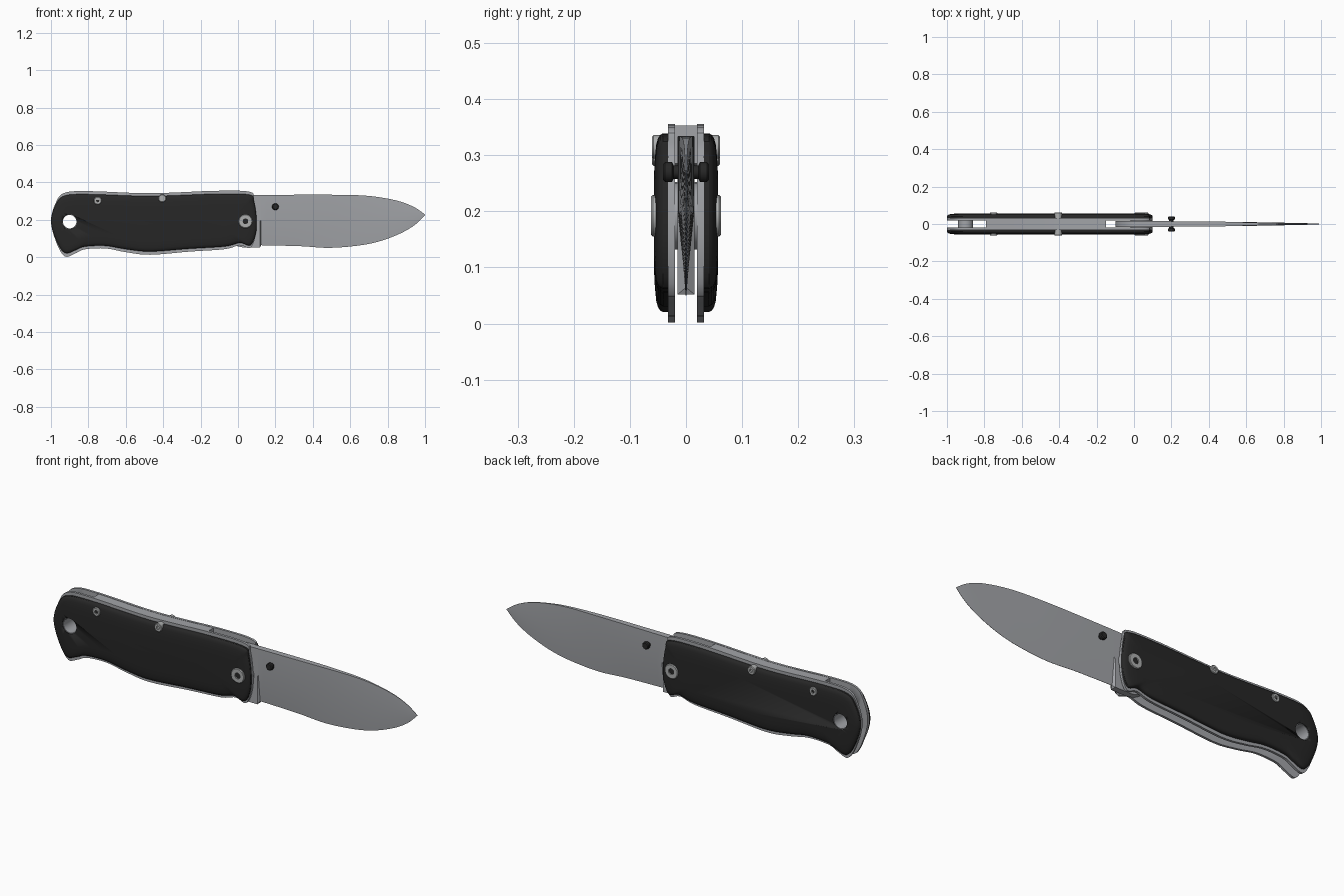
import bpy, bmesh, math
from mathutils import Vector, Matrix

if "Cube" in bpy.data.objects:
    bpy.data.objects.remove(bpy.data.objects["Cube"])


def material(name, rgb):
    m = bpy.data.materials.new(name)
    m.diffuse_color = (*rgb, 1)
    m.use_nodes = True
    m.node_tree.nodes["Principled BSDF"].inputs["Base Color"].default_value = m.diffuse_color
    return m


STEEL = material("steel grey", (0.36, 0.37, 0.39))
BLACK = material("handle black", (0.02, 0.02, 0.02))
SCREW = material("screw silver", (0.42, 0.43, 0.43))


def smooth(points, steps, closed=False):
    """Catmull-Rom curve through tuples of any size."""
    p = [Vector(q) for q in points]
    n = len(p)
    out = []
    for i in range(n if closed else n - 1):
        def get(k):
            return p[k % n] if closed else p[max(0, min(n - 1, k))]
        a, b, c, d = (get(i + k) for k in (-1, 0, 1, 2))
        for s in range(steps):
            t = s / steps
            out.append(0.5 * (2 * b + (c - a) * t + (2 * a - 5 * b + 4 * c - d) * t * t
                              + (3 * b - a - 3 * c + d) * t ** 3))
    if not closed:
        out.append(p[-1])
    return out


def loft(name, rings, mat, capped=True, loop=False):
    """Join equal-length rings of points into one smooth-by-angle object."""
    bm = bmesh.new()
    vs = [[bm.verts.new(p) for p in r] for r in rings]
    n = len(rings[0])
    pairs = list(zip(vs, vs[1:])) + ([(vs[-1], vs[0])] if loop else [])
    for a, b in pairs:
        for i in range(n):
            j = (i + 1) % n
            bm.faces.new((a[i], a[j], b[j], b[i]))
    if capped and not loop:
        bm.faces.new(vs[0])
        bm.faces.new(vs[-1])
    bmesh.ops.recalc_face_normals(bm, faces=bm.faces)
    me = bpy.data.meshes.new(name)
    bm.to_mesh(me)
    bm.free()
    me.materials.append(mat)
    ob = bpy.data.objects.new(name, me)
    bpy.context.collection.objects.link(ob)
    activate(ob)
    bpy.ops.object.shade_smooth_by_angle(angle=math.radians(30))
    return ob


def activate(ob):
    bpy.ops.object.select_all(action='DESELECT')
    ob.select_set(True)
    bpy.context.view_layer.objects.active = ob


def lathe(name, x, z, profile, mat, sides=28, loop=False):
    """Turn (radius, y) pairs around an axis along y."""
    rings = [[(x + r * math.cos(2 * math.pi * k / sides), y,
               z + r * math.sin(2 * math.pi * k / sides)) for k in range(sides)]
             for r, y in profile]
    return loft(name, rings, mat, loop=loop)


def cut(ob, cutter):
    mod = ob.modifiers.new("hole", 'BOOLEAN')
    mod.object = cutter
    mod.operation = 'DIFFERENCE'
    mod.solver = 'EXACT'
    activate(ob)
    bpy.ops.object.modifier_apply(modifier=mod.name)


# Handle outline, clockwise from the tail
outline = smooth([
    (-1, .19), (-.973, .294), (-.925, .345), (-.79, .353), (-.47, .342), (-.12, .355),
    (.062, .35), (.085, .31), (.099, .21), (.095, .12), (.066, .05), (.01, .064),
    (-.07, .043), (-.257, .03), (-.47, .013), (-.6, .027), (-.71, .047), (-.82, .042),
    (-.87, .02), (-.925, .004), (-.968, .07)], 5, closed=True)

HOLE = (-.9, .19)
cutter = lathe("hole_cutter", *HOLE, [(.039, -.1), (.039, .1)], STEEL)
cutter.hide_render = True

for s, side in ((-1, "front"), (1, "back")):
    # Steel liner
    liner = loft("liner_" + side, [[(x, s * y, z) for x, z in outline]
                                   for y in (.02, .032)], STEEL)
    # Black scale with a softly domed outer face
    rings = []
    for inset, y in ((0, .032), (0, .041), (.003, .046), (.009, .05), (.02, .053),
                     (.045, .0555), (.075, .057)):
        kx, kz = (.55 - inset) / .55, .9 * (.16 - inset) / .16
        rings.append([(-.45 + (x + .45) * kx, s * y, .179 + (z - .178) * kz)
                      for x, z in outline])
    scale = loft("scale_" + side, rings, BLACK)
    for ob in (liner, scale):
        cut(ob, cutter)
    # Pivot screw, body screws with sunk sockets
    for name, x, z, r, top in (("pivot_screw", .04, .192, .037, .062),
                               ("rear_screw", -.75, .302, .021, .061),
                               ("middle_screw", -.405, .315, .021, .061)):
        lathe(name + "_" + side, x, z,
              [(r, s * .03), (r, s * (top - .003)), (r - .003, s * top),
               (r * .4, s * top), (r * .4, s * (top - .007))], SCREW)
    # Pivot washer
    lathe("washer_" + side, .04, .192, [(.06, s * .014), (.06, s * .021)], STEEL)
    # Thumb stud
    lathe("thumb_stud_" + side, .2, .27,
          [(.012, 0), (.012, s * .022), (.018, s * .025), (.018, s * .037),
           (.014, s * .041)], BLACK)

bpy.data.objects.remove(cutter)

# Lanyard tube
lathe("lanyard_tube", *HOLE, [(.04, -.054), (.04, .054), (.036, .054), (.036, -.054)],
      STEEL, loop=True)

# Spacer along the back of the handle
top = smooth([(-.79, .352), (-.47, .341), (-.15, .353)], 8)
low = smooth([(-.15, .285), (-.47, .27), (-.79, .26)], 8)
loft("back_spacer", [[(x, y, z) for x, z in top + low] for y in (-.02, .02)], STEEL)

# Blade: stations of (x, spine z, grind line z, edge z, half thickness, edge half, spine half)
stations = []
for k in range(1, 13):  # round tang about the pivot
    a = math.pi / 2 * k / 12
    h = .14 * math.sin(a)
    stations.append((.04 - .14 * math.cos(a), .192 + h, .192, .192 - h, .015, .015, .015))
stations.append((.118, .333, .192, .052, .015, .015, .015))
for x, zt, zg, zb, t, ts in smooth([
        (.124, .333, .2, .064, .015, .015), (.33, .334, .2, .059, .014, .014),
        (.49, .334, .2, .05, .012, .012), (.65, .331, .2, .063, .0095, .007),
        (.76, .32, .203, .086, .0075, .004), (.866, .298, .21, .126, .0055, .002),
        (.945, .266, .218, .172, .0035, .0012), (1, .228, .226, .224, .0008, .0006)], 5):
    stations.append((x, zt, zg, zb, t, .0006, ts))
loft("blade", [[(x, -e, zb), (x, -t, zg), (x, -ts, zt), (x, ts, zt), (x, t, zg), (x, e, zb)]
               for x, zt, zg, zb, t, e, ts in stations], STEEL)
